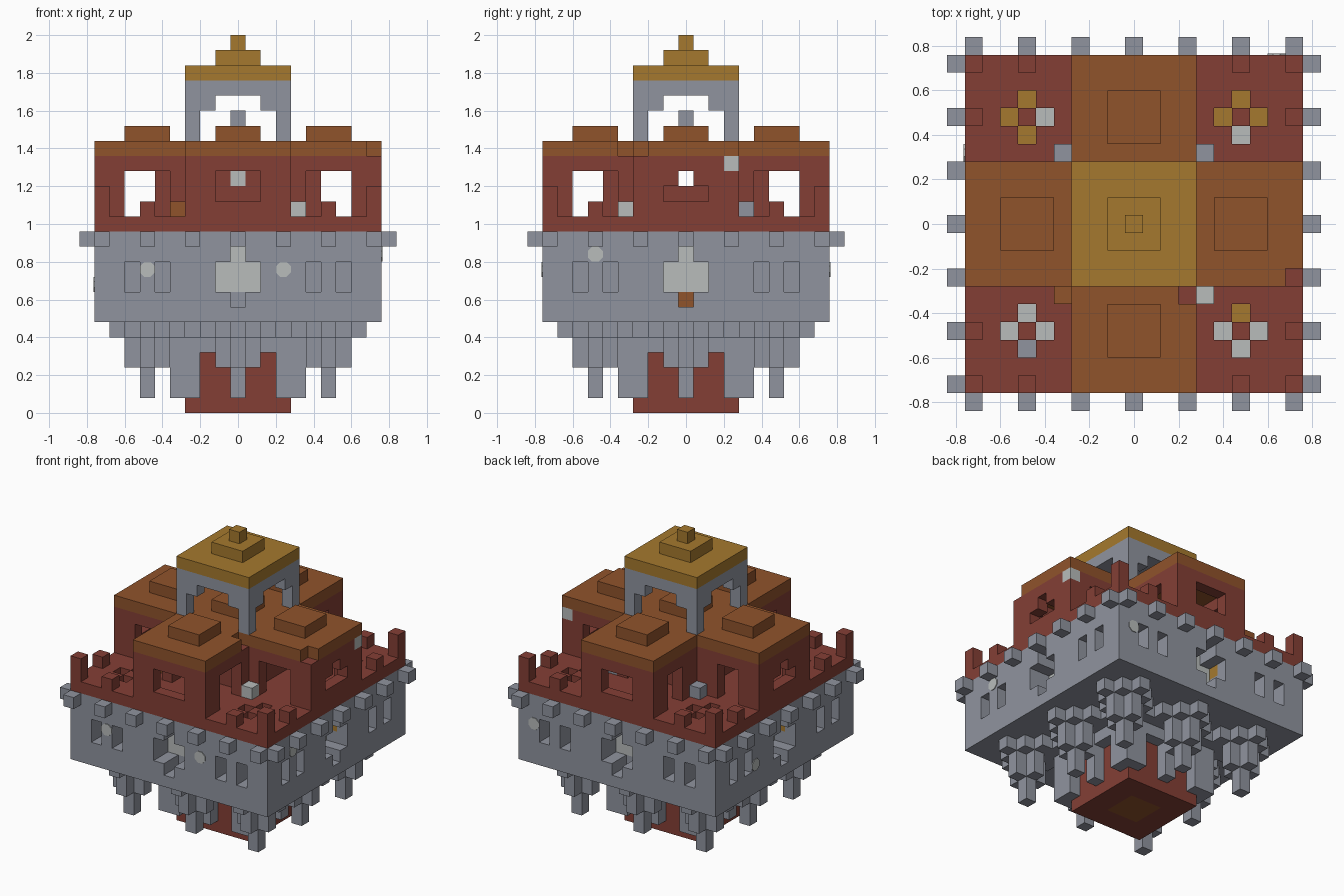
import bpy, bmesh, math
from mathutils import Vector

if "Cube" in bpy.data.objects:
    bpy.data.objects.remove(bpy.data.objects["Cube"], do_unlink=True)

U = 0.08          # edge of one block
cells = {}        # block position -> (part, colour)


def linear(*rgb):
    return [((c / 255 + 0.055) / 1.055) ** 2.4 for c in rgb] + [1]


COLOURS = {
    "brick_red": linear(132, 63, 53),
    "roof_brown": linear(144, 83, 43),
    "gold": linear(165, 121, 46),
    "stone_grey": linear(144, 148, 159),
    "pale_stone": linear(184, 188, 187),
}


def fill(part, colour, xs, ys, zs):
    """Fill an inclusive range of blocks; colour None carves it out."""
    for x in range(xs[0], xs[1] + 1):
        for y in range(ys[0], ys[1] + 1):
            for z in range(zs[0], zs[1] + 1):
                if colour is None:
                    cells.pop((x, y, z), None)
                else:
                    cells[x, y, z] = (part, colour)


def carve(xs, ys, zs):
    fill(None, None, xs, ys, zs)


def block(part, colour, x, y, z):
    cells[x, y, z] = (part, colour)


def square(part, colour, r, z0, z1):
    fill(part, colour, (-r, r), (-r, r), (z0, z1))


def turn(k, a, b):
    """Rotate (a, b) by k quarter turns."""
    for _ in range(k):
        a, b = -b, a
    return a, b


def carve_turned(k, a, b, zs):
    """Carve a range given along a side (a) and outwards (b)."""
    for i in range(a[0], a[1] + 1):
        for j in range(b[0], b[1] + 1):
            x, y = turn(k, i, j)
            carve((x, x), (y, y), zs)


# hanging clusters under the hull
for cx in (-6, 0, 6):
    for cy in (-6, 0, 6):
        if cx or cy:
            for dx in range(-2, 3):
                for dy in range(-2, 3):
                    d = abs(dx) + abs(dy)
                    if d <= 2:
                        low = (1, 3, 5)[d]
                        fill("hanging_cluster", "stone_grey", (cx + dx,) * 2, (cy + dy,) * 2, (low, 5))

# corbels and corner brackets round the base
square("corbel", "stone_grey", 5, 5, 5)
square("corbel", "stone_grey", 4, 4, 4)
for sx in (-1, 1):
    for sy in (-1, 1):
        for a, b in ((4, 3), (3, 4), (4, 4)):
            fill("base_bracket", "stone_grey", (sx * a,) * 2, (sy * b,) * 2, (1, 4))
for k in range(4):
    x, y = turn(k, 0, -4)
    fill("base_bracket", "stone_grey", (x, x), (y, y), (1, 4))

# base
square("base", "brick_red", 3, 0, 3)
square("base", "roof_brown", 1, 0, 0)

# hull with slits and cross windows on all sides
square("hull", "stone_grey", 9, 6, 11)
for k in range(4):
    for s in (-7, -5, 5, 7):
        carve_turned(k, (s, s), (-9, -8), (8, 9))
    carve_turned(k, (-1, 1), (-9, -8), (8, 9))
    carve_turned(k, (0, 0), (-9, -8), (7, 10))
    for i in (-1, 0, 1):
        for z in (8, 9, 10):
            if z < 10 or i == 0:
                block("window_back", "pale_stone", *turn(k, i, -7), z)
    block("window_back", "roof_brown" if k % 2 else "stone_grey", *turn(k, 0, -7), 7)
    block("window_trim", "gold", *turn(k, 2, -8), 9)
    # studs under the parapet
    for s in range(-9, 10, 3):
        block("stud", "stone_grey", *turn(k, s, -10), 11)

# terrace and merlons
square("terrace", "brick_red", 9, 12, 12)
for k in range(4):
    x, y = turn(k, 9, 9)
    fill("merlon", "brick_red", (x, x), (y, y), (13, 14))
    for s in (-6, 6):
        block("merlon", "brick_red", *turn(k, s, -9), 13)

# sunken terrace flowers: north, west, east, south petals per corner
G, P, S = "gold", "pale_stone", "stone_grey"
PETALS = {(-6, 6): (G, G, P, G), (6, 6): (G, G, G, P),
          (-6, -6): (P, P, P, S), (6, -6): (G, P, P, P)}
for (cx, cy), tints in PETALS.items():
    for (dx, dy), tint in zip(((0, 1), (-1, 0), (1, 0), (0, -1)), tints):
        carve((cx + dx,) * 2, (cy + dy,) * 2, (12, 12))
        block("terrace_flower", tint, cx + dx, cy + dy, 11)

# cross-shaped upper hall with hollow arms
for w, d in ((9, 3), (3, 9)):
    fill("upper_hall", "brick_red", (-w, w), (-d, d), (12, 16))
    fill("hall_roof", "roof_brown", (-w, w), (-d, d), (17, 17))
for k in range(4):
    carve_turned(k, (-2, 2), (-8, -4), (13, 16))
    # side windows, one wider than the other
    near, far = (3, -3) if k in (0, 3) else (-3, 3)
    carve_turned(k, (near, near), (-7, -5), (13, 15))
    carve_turned(k, (far, far), (-7, -6), (13, 15))
    # end windows
    if k % 2:
        carve_turned(k, (-1, 1), (-9, -9), (14, 14))
        carve_turned(k, (0, 0), (-9, -9), (15, 15))
    else:
        carve_turned(k, (-1, 1), (-9, -9), (14, 15))
    x, y = turn(k, 0, -6)
    fill("roof_block", "roof_brown", (x - 1, x + 1), (y - 1, y + 1), (18, 18))
carve((-3, 3), (0, 0), (15, 15))

# worn and loose blocks
block("upper_hall", "pale_stone", 0, -3, 15)
block("upper_hall", "pale_stone", 9, 3, 16)
carve((9, 9), (-3, -3), (17, 17))
carve((3, 3), (-4, -4), (17, 17))
block("loose_block", "pale_stone", 4, -4, 13)
block("loose_block", "stone_grey", 4, 4, 13)
block("loose_block", "stone_grey", -4, 4, 13)
block("loose_block", "roof_brown", -4, -4, 13)

# cupola: arched walls, inner post, stepped cap
square("cupola", "stone_grey", 3, 18, 21)
square("cupola", None, 2, 18, 20)
for k in range(4):
    carve_turned(k, (-2, 2), (-3, -3), (18, 19))
    carve_turned(k, (-1, 1), (-3, -3), (20, 20))
square("cupola_post", "roof_brown", 1, 18, 18)
block("cupola_post", "stone_grey", 0, 0, 19)
square("cap", "gold", 3, 22, 22)
square("cap", "gold", 1, 23, 23)
block("cap", "gold", 0, 0, 24)

# materials
mats = {}
for name, rgba in COLOURS.items():
    m = bpy.data.materials.new(name)
    m.use_nodes = True
    m.diffuse_color = rgba
    m.node_tree.nodes["Principled BSDF"].inputs["Base Color"].default_value = rgba
    mats[name] = m


def new_object(name, bm, tints):
    me = bpy.data.meshes.new(name)
    bm.to_mesh(me)
    bm.free()
    for t in tints:
        me.materials.append(mats[t])
    ob = bpy.data.objects.new(name, me)
    bpy.context.collection.objects.link(ob)


# one mesh per part, made from the exposed block faces
AXES = [Vector(v) for v in ((1, 0, 0), (0, 1, 0), (0, 0, 1))]
for part in sorted({p for p, c in cells.values()}):
    mine = {pos: c for pos, (p, c) in cells.items() if p == part}
    tints = sorted(set(mine.values()))
    bm = bmesh.new()
    for pos, tint in mine.items():
        mid = Vector(pos) + Vector((0, 0, 0.5))
        for a in range(3):
            for s in (-1, 1):
                n = AXES[a] * s
                if tuple(int(v) for v in Vector(pos) + n) in cells:
                    continue
                u, v = AXES[(a + 1) % 3] / 2, AXES[(a + 2) % 3] / 2 * s
                c = mid + n / 2
                f = bm.faces.new([bm.verts.new(q * U) for q in (c - u - v, c + u - v, c + u + v, c - u + v)])
                f.material_index = tints.index(tint)
    bmesh.ops.remove_doubles(bm, verts=bm.verts[:], dist=0.001)
    new_object(part, bm, tints)

# eight-sided pale patches on the hull: side, place along it, level
for k, along, level in ((0, -6, 9), (0, 3, 9), (1, -6, 10), (2, -8, 9), (3, -4, 8)):
    bm = bmesh.new()
    ring = []
    for i in range(8):
        t = math.pi / 8 + i * math.pi / 4
        x, y = turn(k, along * U + 0.043 * math.cos(t), -9.5 * U - 0.005)
        ring.append(bm.verts.new((x, y, (level + 0.5) * U + 0.043 * math.sin(t))))
    face = bm.faces.new(ring)
    back = bmesh.ops.extrude_face_region(bm, geom=[face])["geom"]
    shift = Vector((*turn(k, 0, 1), 0)) * 0.006
    bmesh.ops.translate(bm, vec=shift, verts=[g for g in back if isinstance(g, bmesh.types.BMVert)])
    bmesh.ops.recalc_face_normals(bm, faces=bm.faces[:])
    new_object("hull_patch", bm, ["pale_stone"])
